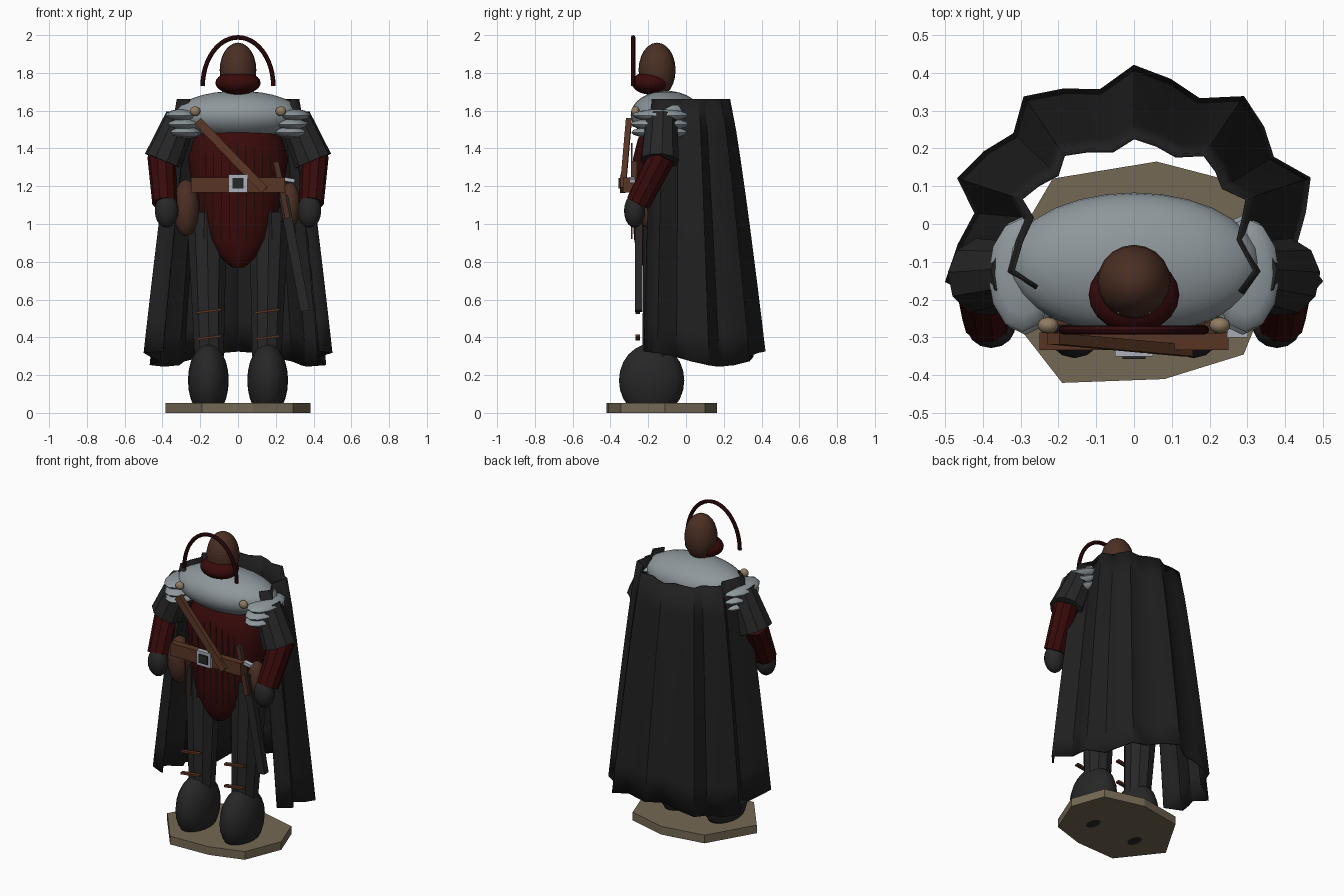
import bpy, bmesh, math
from mathutils import Vector, Matrix

if "Cube" in bpy.data.objects:
    bpy.data.objects.remove(bpy.data.objects["Cube"])


def mat(name, r, g, b):
    m = bpy.data.materials.new(name)
    m.diffuse_color = (r, g, b, 1)
    m.use_nodes = True
    m.node_tree.nodes["Principled BSDF"].inputs["Base Color"].default_value = m.diffuse_color
    return m


CLOTH = mat("black cloth", 0.014, 0.014, 0.014)
DARK = mat("charcoal leather", 0.02, 0.02, 0.02)
RED = mat("deep red cloth", 0.04, 0.003, 0.003)
MAROON = mat("dark maroon", 0.032, 0.003, 0.004)
BROWN = mat("brown leather", 0.1, 0.036, 0.018)
SKIN = mat("brown skin", 0.07, 0.028, 0.017)
FUR = mat("pale grey", 0.27, 0.31, 0.33)
STEEL = mat("steel", 0.42, 0.44, 0.5)
TAN = mat("tan", 0.28, 0.2, 0.12)
STONE = mat("sandy stone", 0.175, 0.14, 0.088)


def finish(bm, name, material, smooth=False):
    bmesh.ops.recalc_face_normals(bm, faces=bm.faces)
    me = bpy.data.meshes.new(name)
    bm.to_mesh(me)
    bm.free()
    me.materials.append(material)
    ob = bpy.data.objects.new(name, me)
    bpy.context.collection.objects.link(ob)
    if smooth:
        bpy.ops.object.select_all(action='DESELECT')
        ob.select_set(True)
        bpy.context.view_layer.objects.active = ob
        bpy.ops.object.shade_smooth_by_angle(angle=math.radians(40))
    return ob


def ellipsoid(name, c, r, material, seg=20, rings=12, floor=None):
    bm = bmesh.new()
    bmesh.ops.create_uvsphere(bm, u_segments=seg, v_segments=rings, radius=1)
    bm.transform(Matrix.Translation(c) @ Matrix.Diagonal((*r, 1)))
    if floor is not None:
        for v in bm.verts:
            v.co.z = max(v.co.z, floor)
    return finish(bm, name, material, True)


def tube(name, a, b, r1, r2, material, seg=10):
    """Flat-sided limb between two points."""
    a, b = Vector(a), Vector(b)
    bm = bmesh.new()
    bmesh.ops.create_cone(bm, cap_ends=True, segments=seg, radius1=r1, radius2=r2,
                          depth=(b - a).length)
    q = Vector((0, 0, 1)).rotation_difference(b - a).to_matrix().to_4x4()
    bm.transform(Matrix.Translation((a + b) / 2) @ q)
    return finish(bm, name, material)


def bar(name, a, b, width, depth, material):
    """Box between two points; width lies across the front plane."""
    a, b = Vector(a), Vector(b)
    z = (b - a).normalized()
    x = Vector((0, 1, 0)).cross(z).normalized()
    y = z.cross(x)
    R = Matrix((x, y, z)).transposed().to_4x4()
    bm = bmesh.new()
    bmesh.ops.create_cube(bm, size=1)
    bm.transform(Matrix.Translation((a + b) / 2) @ R
                 @ Matrix.Diagonal((width, depth, (b - a).length, 1)))
    return finish(bm, name, material)


def skin_rings(bm, rings, closed):
    for lo, hi in zip(rings, rings[1:]):
        n = len(lo)
        for i in range(n if closed else n - 1):
            j = (i + 1) % n
            bm.faces.new((lo[i], lo[j], hi[j], hi[i]))


# Rough stone base
outline = [(-0.19, -0.42), (0.08, -0.41), (0.29, -0.345), (0.385, -0.11), (0.31, 0.1),
           (0.06, 0.165), (-0.215, 0.12), (-0.385, -0.17)]
bm = bmesh.new()
rings = [[bm.verts.new((x, y, z)) for x, y in outline] for z in (0.0006, 0.053)]
skin_rings(bm, rings, True)
bm.faces.new(rings[0])
bm.faces.new(rings[1])
finish(bm, "base", STONE)

# Coat body: (height, half width, centre y, half depth)
bm = bmesh.new()
profile = [(0.77, 0.03, -0.19, 0.03), (0.8, 0.07, -0.185, 0.06), (0.85, 0.115, -0.175, 0.085),
           (0.92, 0.16, -0.165, 0.11), (1.0, 0.193, -0.15, 0.13), (1.1, 0.222, -0.125, 0.155),
           (1.2, 0.245, -0.11, 0.17), (1.35, 0.265, -0.1, 0.18), (1.45, 0.235, -0.1, 0.155),
           (1.52, 0.16, -0.1, 0.11)]
rings = [[bm.verts.new((r * math.cos(u), cy + ry * math.sin(u), z))
          for u in (k * math.tau / 24 for k in range(24))] for z, r, cy, ry in profile]
skin_rings(bm, rings, True)
bm.faces.new(rings[0])
bm.faces.new(rings[-1])
finish(bm, "coat", RED, True)

# Coat piping
for i in range(9):
    x = -0.18 + 0.045 * i
    bar("coat_piping", (x, -0.286, 0.92), (x * 0.95, -0.286, 1.43 - abs(x) * 0.3), 0.005, 0.008, BROWN)

# Mantle, head, scarf
ellipsoid("mantle", (0, -0.105, 1.577), (0.335, 0.188, 0.128), FUR, 28, 16)
ellipsoid("head", (0, -0.153, 1.815), (0.097, 0.098, 0.145), SKIN)
ellipsoid("scarf", (0, -0.187, 1.747), (0.12, 0.1, 0.062), RED)

# Arched hoop in front of the head
bm = bmesh.new()
rings = []
for k in range(25):
    t = math.pi * k / 24
    n = Vector((math.cos(t), 0, math.sin(t)))
    c = Vector((0.187 * n.x, -0.28, 1.73 + 0.258 * n.z))
    rings.append([bm.verts.new(c + 0.012 * (n * math.cos(u) + Vector((0, 1, 0)) * math.sin(u)))
                  for u in (j * math.tau / 8 for j in range(8))])
skin_rings(bm, rings, True)
bm.faces.new(rings[0])
bm.faces.new(rings[-1])
finish(bm, "hoop", MAROON, True)

# Paired parts
for s in (-1, 1):
    ellipsoid("boot", (s * 0.157, -0.182, 0.172), (0.108, 0.173, 0.195), DARK, floor=0.0)
    tube("leg", (s * 0.152, -0.15, 0.28), (s * 0.165, -0.115, 1.06), 0.08, 0.112, DARK)
    for z in (0.39, 0.53):
        bar("shin_strap", (s * 0.155 - 0.068, -0.255, z), (s * 0.155 + 0.068, -0.255, z + 0.018),
            0.012, 0.025, BROWN)
    ellipsoid("eye", (s * 0.04, -0.232, 1.86), (0.006, 0.006, 0.006), TAN, 8, 6)
    ellipsoid("cloak_pin", (s * 0.227, -0.268, 1.597), (0.028, 0.022, 0.026), TAN, 12, 8)
    for z, x, y in ((1.575, 0.295, 0.15), (1.528, 0.287, 0.158), (1.485, 0.283, 0.155)):
        ellipsoid("shoulder_plate", (s * x, -0.135, z), (0.09, y, 0.033), FUR, 12, 8)
    tube("upper_sleeve", (s * 0.3, -0.13, 1.565), (s * 0.397, -0.14, 1.333), 0.085, 0.104, DARK)
    tube("forearm", (s * 0.405, -0.125, 1.36), (s * 0.388, -0.255, 1.11), 0.075, 0.066, RED)
    ellipsoid("glove", (s * 0.378, -0.272, 1.07), (0.064, 0.056, 0.09), DARK, 14, 10)

# Belt, buckle and shoulder strap
bar("belt", (-0.25, -0.31, 1.207), (0.25, -0.31, 1.207), 0.08, 0.045, BROWN)
bar("buckle", (0, -0.335, 1.168), (0, -0.335, 1.262), 0.1, 0.03, STEEL)
bar("buckle_inset", (0, -0.353, 1.188), (0, -0.353, 1.243), 0.06, 0.008, DARK)
bar("shoulder_strap", (-0.213, -0.303, 1.545), (0.14, -0.335, 1.18), 0.045, 0.03, BROWN)

# Pouches
ellipsoid("pouch_left", (-0.275, -0.2, 1.085), (0.07, 0.075, 0.15), SKIN)
ellipsoid("pouch_right", (0.275, -0.2, 1.1), (0.055, 0.06, 0.12), SKIN)

# Sheathed blade
bar("sheath", (0.24, -0.25, 1.15), (0.355, -0.25, 0.54), 0.05, 0.04, DARK)
bar("sheath_collar", (0.235, -0.275, 1.17), (0.262, -0.275, 1.03), 0.03, 0.03, SKIN)
bar("hilt", (0.2, -0.275, 1.33), (0.237, -0.275, 1.17), 0.03, 0.03, SKIN)
bar("guard", (0.245, -0.285, 1.238), (0.3, -0.285, 1.228), 0.02, 0.03, STEEL)

# Pleated cloak, open at the front
bm = bmesh.new()
rings = []
for k in range(9):
    t = k / 8
    w = t ** 0.85
    rx, ry = 0.3 + 0.165 * w, 0.22 + 0.18 * w
    front = 0.35 + 0.08 * w
    row = []
    for i in range(-10, 11):
        a = math.pi / 2 + math.radians(12.2) * i
        f = (1.04, 0.9, 0.97)[i % 3]
        x, y = rx * f * math.cos(a), math.sin(a) * f
        if y < 0:
            x *= 1 - 0.25 * y
        y *= ry if y > 0 else front
        hem = 0.285 + 0.04 * math.cos(i * math.tau / 10)
        row.append(bm.verts.new((x, y, 1.66 + (hem - 1.66) * t)))
    rings.append(row)
skin_rings(bm, rings, False)
cloak = finish(bm, "cloak", CLOTH, True)
sol = cloak.modifiers.new("thickness", 'SOLIDIFY')
sol.thickness = 0.01
sol.offset = 0
